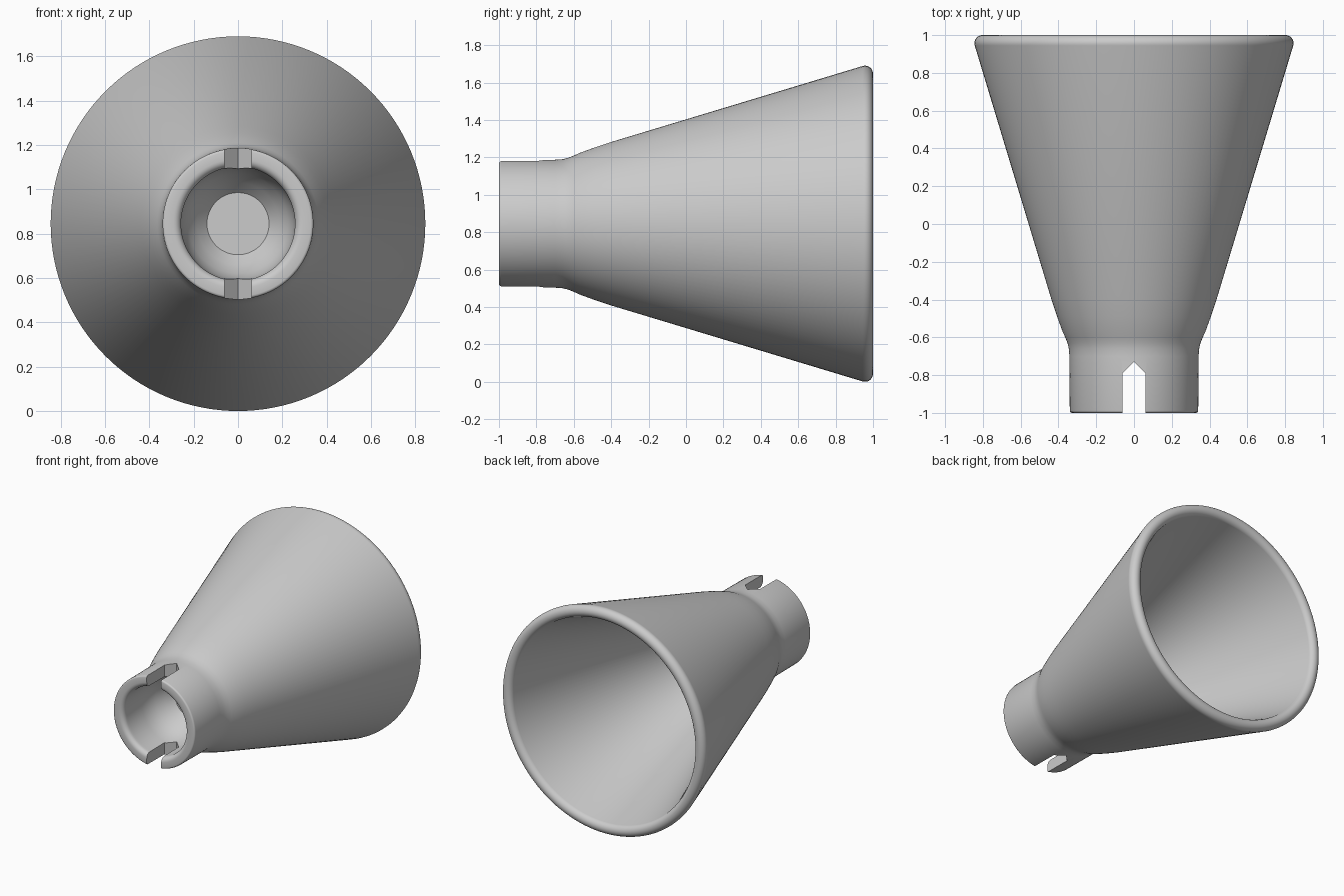
import bpy, bmesh, math
from mathutils import Vector, Matrix

old = bpy.data.objects.get("Cube")
if old:
    bpy.data.objects.remove(old, do_unlink=True)

CENTRE_Z = 0.845
SEGMENTS = 128

grey = bpy.data.materials.new("plain grey")
grey.use_nodes = True
colour = (0.6, 0.6, 0.6, 1)
grey.diffuse_color = colour
grey.node_tree.nodes["Principled BSDF"].inputs["Base Color"].default_value = colour


def arc(r, y, size, start, end, steps=6):
    """Points of a rounded corner, as (radius, y)."""
    angles = [math.radians(start + (end - start) * i / steps) for i in range(steps + 1)]
    return [(r + size * math.cos(a), y + size * math.sin(a)) for a in angles]


def add_object(name, bm):
    bmesh.ops.recalc_face_normals(bm, faces=bm.faces)
    mesh = bpy.data.meshes.new(name)
    bm.to_mesh(mesh)
    bm.free()
    mesh.materials.append(grey)
    obj = bpy.data.objects.new(name, mesh)
    bpy.context.collection.objects.link(obj)
    return obj


def lathe(name, profile):
    """Spin a (radius, y) profile around the horizontal axis."""
    bm = bmesh.new()
    verts = [bm.verts.new((r, y, 0)) for r, y in profile]
    edges = [bm.edges.new(pair) for pair in zip(verts, verts[1:])]
    bmesh.ops.spin(bm, geom=verts + edges, cent=(0, 0, 0), axis=(0, 1, 0),
                   angle=math.tau, steps=SEGMENTS)
    bmesh.ops.remove_doubles(bm, verts=bm.verts, dist=0.0002)
    bmesh.ops.translate(bm, verts=bm.verts, vec=(0, 0, CENTRE_Z))
    return add_object(name, bm)


# Socket cup, collar, flared shell, rounded rim and hollow inside
socket = [(0, -0.55), (0.14, -0.55), (0.185, -0.60), (0.225, -0.66), (0.246, -0.72),
          (0.255, -0.78), (0.257, -0.95)]
mouth = arc(0.292, -0.965, 0.035, 180, 270)
collar = arc(0.328, -0.988, 0.012, 270, 360, 3) + [(0.342, -0.70)]
flare = [(0.345, -0.66), (0.352, -0.63), (0.364, -0.60), (0.378, -0.57),
         (0.407, -0.49), (0.437, -0.40)]
rim = arc(0.802, 0.957, 0.043, -17, 180, 16)
hollow = [(0.27, -0.46), (0, -0.46)]
shell = lathe("flared_shell", socket + mouth + collar + flare + rim + hollow)

# Pointed slots through the top and bottom of the collar
bm = bmesh.new()
outline = [(-0.06, -1.1), (0.06, -1.1), (0.06, -0.79), (0, -0.73), (-0.06, -0.79)]
face = bm.faces.new([bm.verts.new((x, y, CENTRE_Z - 0.5)) for x, y in outline])
top = bmesh.ops.extrude_face_region(bm, geom=[face])["geom"]
bmesh.ops.translate(bm, verts=[v for v in top if isinstance(v, bmesh.types.BMVert)],
                    vec=(0, 0, 1))
cutter = add_object("slot_cutter", bm)
cutter.hide_render = True

cut = shell.modifiers.new("slots", 'BOOLEAN')
cut.operation = 'DIFFERENCE'
cut.solver = 'EXACT'
cut.object = cutter

bpy.ops.object.select_all(action='DESELECT')
shell.select_set(True)
bpy.context.view_layer.objects.active = shell
bpy.ops.object.modifier_apply(modifier=cut.name)
bpy.data.objects.remove(cutter, do_unlink=True)
bpy.ops.object.shade_smooth_by_angle(angle=math.radians(32))
